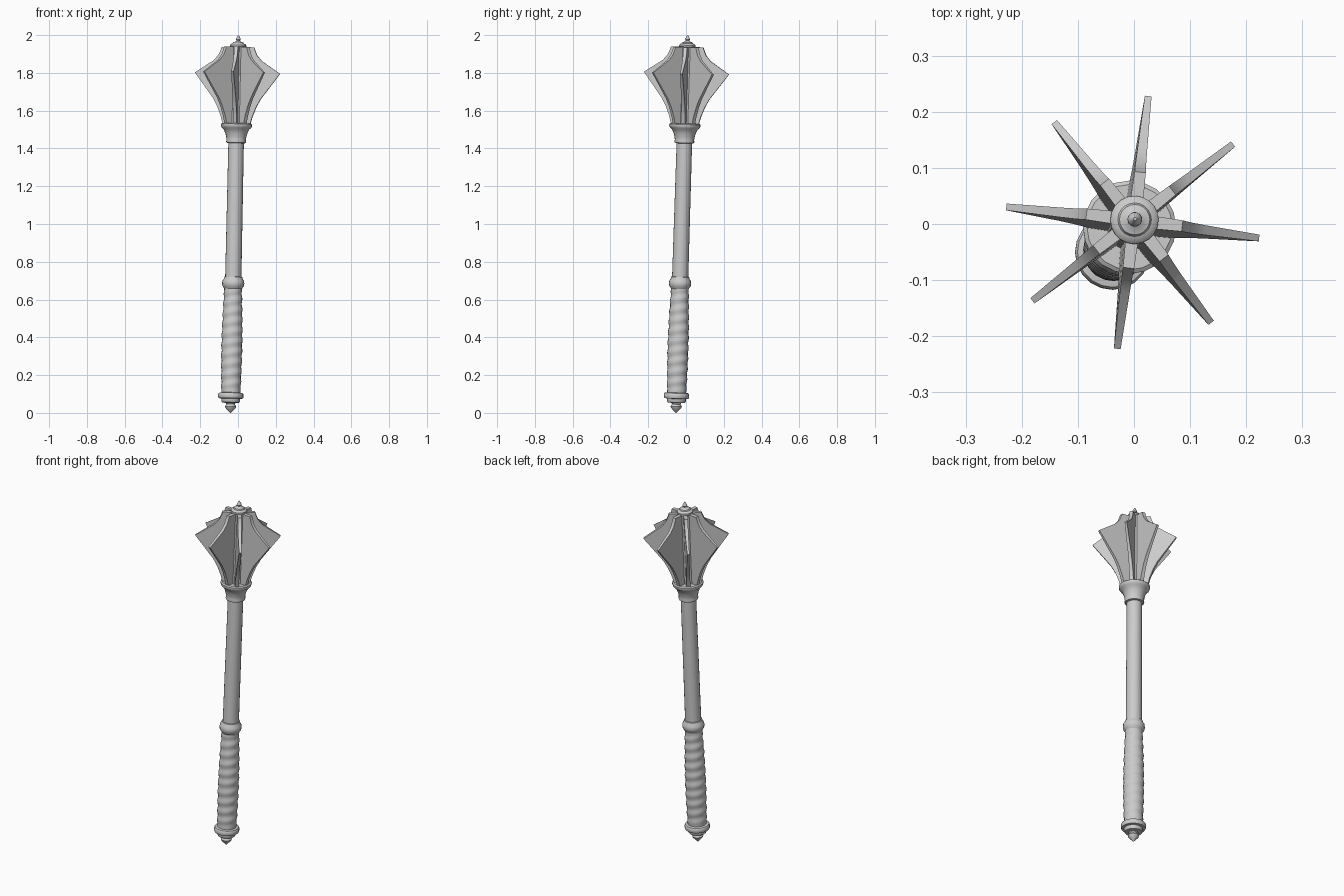
import bpy, bmesh, math
from mathutils import Matrix, Vector

if "Cube" in bpy.data.objects:
    bpy.data.objects.remove(bpy.data.objects["Cube"], do_unlink=True)

# One steel colour
steel = bpy.data.materials.new("grey steel")
steel.use_nodes = True
colour = (0.6, 0.6, 0.6, 1)
steel.diffuse_color = colour
steel.node_tree.nodes["Principled BSDF"].inputs["Base Color"].default_value = colour

# The whole weapon leans slightly off vertical
lean = Vector((0, 0, 1)).rotation_difference(Vector((0.021, 0.031, 1)))
LEAN = Matrix.Translation((-0.040, -0.053, 0)) @ lean.to_matrix().to_4x4()


def finish(name, bm, angle=35):
    bmesh.ops.recalc_face_normals(bm, faces=bm.faces)
    bm.transform(LEAN)
    mesh = bpy.data.meshes.new(name)
    bm.to_mesh(mesh)
    bm.free()
    mesh.materials.append(steel)
    obj = bpy.data.objects.new(name, mesh)
    bpy.context.collection.objects.link(obj)
    bpy.ops.object.select_all(action='DESELECT')
    obj.select_set(True)
    bpy.context.view_layer.objects.active = obj
    bpy.ops.object.shade_smooth_by_angle(angle=math.radians(angle))
    return obj


def lathe(name, profile, sides=20, ripple=None):
    """Turn (radius, height) pairs about the axis, closing both ends."""
    bm = bmesh.new()
    rings = []
    for r, z in profile:
        ring = []
        for i in range(sides):
            a = math.tau * i / sides
            rad = r + (ripple(a, z) if ripple else 0)
            ring.append(bm.verts.new((rad * math.cos(a), rad * math.sin(a), z)))
        rings.append(ring)
    for low, high in zip(rings, rings[1:]):
        for i in range(sides):
            j = (i + 1) % sides
            bm.faces.new((low[i], low[j], high[j], high[i]))
    bm.faces.new(rings[0])
    bm.faces.new(rings[-1])
    return finish(name, bm)


# Pommel with its pointed button
lathe("pommel", [(0.002, 0), (0.012, 0.01), (0.027, 0.026), (0.03, 0.034), (0.023, 0.046),
                 (0.025, 0.052), (0.046, 0.055), (0.05, 0.062), (0.05, 0.075), (0.064, 0.077),
                 (0.067, 0.083), (0.067, 0.098), (0.063, 0.105), (0.05, 0.108)])

# Grip with a shallow spiral wrap
def wrap(a, z):
    fade = min(1, (z - 0.1) / 0.05, (0.66 - z) / 0.03)
    return 0.002 * fade * math.cos(math.tau * z / 0.055 - a)

grip = []
for k in range(81):
    t = k / 80
    grip.append((0.050 + 0.006 * math.sin(math.pi * min(1, t * 1.05)) - 0.003 * t, 0.1 + 0.56 * t))
lathe("grip", grip, ripple=wrap)

# Rounded band above the grip
lathe("grip_band", [(0.04, 0.648), (0.046, 0.655), (0.05, 0.663), (0.057, 0.673), (0.059, 0.686),
                    (0.057, 0.70), (0.05, 0.71), (0.048, 0.72), (0.04, 0.722)])

# Shaft, running up through the head
lathe("shaft", [(0.043, 0.70), (0.041, 1.44), (0.041, 1.945)])

# Flared collar under the head
lathe("collar", [(0.041, 1.428), (0.051, 1.431), (0.053, 1.437), (0.051, 1.445), (0.053, 1.46),
                 (0.058, 1.48), (0.068, 1.502), (0.079, 1.511), (0.083, 1.52), (0.083, 1.529),
                 (0.076, 1.534), (0.04, 1.534)])

# Finial cap and spike
lathe("finial", [(0.038, 1.935), (0.043, 1.94), (0.043, 1.948), (0.038, 1.954), (0.030, 1.957),
                 (0.027, 1.963), (0.014, 1.967), (0.009, 1.972), (0.013, 1.978), (0.012, 1.984),
                 (0.007, 1.991), (0.003, 2.0)])

# Eight tapering flanges, each thicker at the root
EDGE = [(0.072, 1.525), (0.084, 1.57), (0.103, 1.62), (0.127, 1.665), (0.227, 1.80),
        (0.128, 1.866), (0.103, 1.895), (0.092, 1.92), (0.086, 1.938)]


def half_thickness(r):
    return 0.0125 - 0.0065 * min(1, r / 0.22)


for n in range(8):
    bm = bmesh.new()
    rows = []
    for r, z in EDGE:
        rows.append([bm.verts.new((rad, side * half_thickness(rad), z))
                     for rad, side in ((0.025, -1), (r, -1), (r, 1), (0.025, 1))])
    for low, high in zip(rows, rows[1:]):
        for i in range(4):
            j = (i + 1) % 4
            bm.faces.new((low[i], low[j], high[j], high[i]))
    bm.faces.new(rows[0])
    bm.faces.new(rows[-1])
    bm.transform(Matrix.Rotation(math.radians(45 * n - 7), 4, 'Z'))
    finish(f"flange_{n + 1}", bm, 20)
